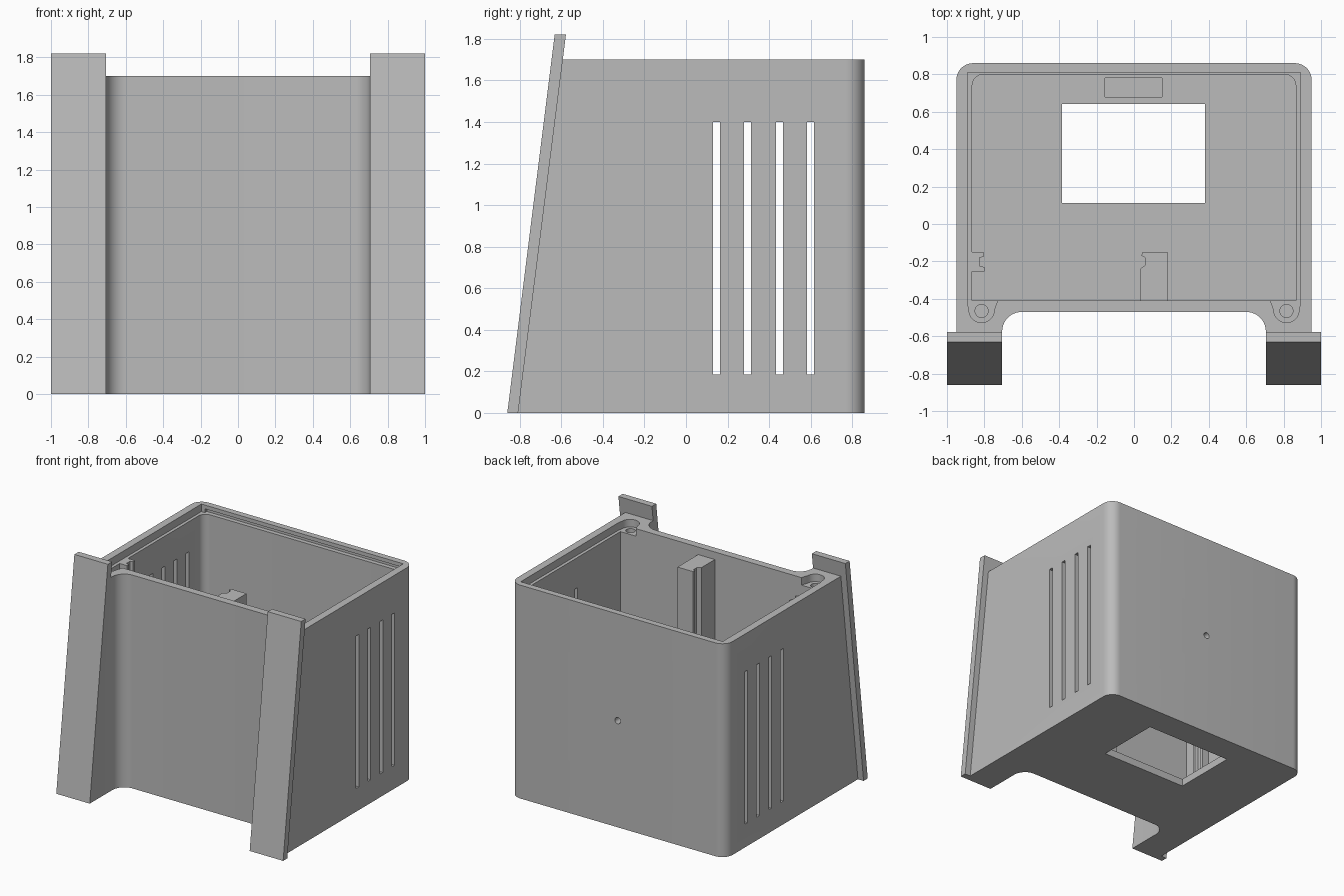
import bpy, bmesh, math
from mathutils import Vector

if "Cube" in bpy.data.objects:
    bpy.data.objects.remove(bpy.data.objects["Cube"])

grey = bpy.data.materials.new("light grey plastic")
grey.diffuse_color = (0.5, 0.5, 0.5, 1)
grey.use_nodes = True
grey.node_tree.nodes["Principled BSDF"].inputs["Base Color"].default_value = grey.diffuse_color


def prism(name, pts, lo, hi, axis="z"):
    """Extrude a closed 2D profile along z (points x,y) or x (points y,z)."""
    place = {"z": lambda p, h: (p[0], p[1], h), "x": lambda p, h: (h, p[0], p[1])}[axis]
    bm = bmesh.new()
    face = bm.faces.new([bm.verts.new(place(p, lo)) for p in pts])
    ext = bmesh.ops.extrude_face_region(bm, geom=[face])
    shift = Vector(place((0, 0), hi - lo))
    bmesh.ops.translate(bm, vec=shift, verts=[v for v in ext["geom"] if isinstance(v, bmesh.types.BMVert)])
    bmesh.ops.recalc_face_normals(bm, faces=bm.faces)
    mesh = bpy.data.meshes.new(name)
    bm.to_mesh(mesh)
    bm.free()
    obj = bpy.data.objects.new(name, mesh)
    bpy.context.collection.objects.link(obj)
    mesh.materials.append(grey)
    return obj


def arc(cx, cy, r, a0, a1, n=10):
    return [(cx + r * math.cos(math.radians(a0 + (a1 - a0) * i / n)),
             cy + r * math.sin(math.radians(a0 + (a1 - a0) * i / n))) for i in range(n + 1)]


def rect(x0, x1, y0, y1):
    return [(x0, y0), (x1, y0), (x1, y1), (x0, y1)]


def mirrored(half):
    """Close a right-hand half profile with its mirror image across x = 0."""
    return half + [(-x, y) for x, y in reversed(half)]


def circle(cx, cy, r):
    return arc(cx, cy, r, 0, 360, 24)[:-1]


def cut(target, cutter):
    mod = target.modifiers.new("cut", "BOOLEAN")
    mod.operation, mod.solver, mod.object = "DIFFERENCE", "EXACT", cutter
    bpy.context.view_layer.objects.active = target
    bpy.ops.object.modifier_apply(modifier=mod.name)
    bpy.data.objects.remove(cutter)


TOP, LEDGE, FLOOR = 1.70, 1.64, 0.06
SLOPE = 0.1265
front_y = lambda z: -0.808 + SLOPE * z

# Housing with rounded rear corners and two front legs
outline = mirrored(arc(0.60, -0.575, 0.105, 90, 0)
                   + [(0.705, -0.95), (0.95, -0.95)]
                   + arc(0.86, 0.77, 0.09, 0, 90))
body = prism("housing", outline, 0, TOP)

# Sloping front of the legs
cut(body, prism("slope_cutter", [(-1.2, -0.1), (front_y(-0.1), -0.1), (front_y(1.9), 1.9), (-1.2, 1.9)],
                -1.2, 1.2, "x"))

# Inner cavity and lid recess
cut(body, prism("cavity_cutter", mirrored([(0.865, -0.41)] + arc(0.805, 0.74, 0.06, 0, 90)), FLOOR, 2))
cut(body, prism("recess_cutter", rect(-0.89, 0.89, -0.41, 0.81), LEDGE, 2))
# Lid groove in the rear wall
cut(body, prism("groove_cutter", rect(-0.86, 0.86, 0.70, 0.835), LEDGE, LEDGE + 0.03))

# Screw lobes and screw holes at the front corners
for s in (-1, 1):
    lobe = [(0.89, -0.38), (0.89, -0.42)] + arc(0.815, -0.46, 0.068, 0, -180) + [(0.73, -0.41), (0.73, -0.38)]
    cut(body, prism("lobe_cutter", [(s * x, y) for x, y in lobe], LEDGE, 2))
    cut(body, prism("screw_cutter", circle(s * 0.815, -0.465, 0.035), 1.3, 2))

# Floor opening and shallow pocket
cut(body, prism("opening_cutter", rect(-0.385, 0.38, 0.113, 0.642), -0.1, 0.3))
cut(body, prism("pocket_cutter", rect(-0.155, 0.15, 0.68, 0.78), 0.03, 0.3))

# Ventilation slots through both sides
for y in (0.147, 0.297, 0.449, 0.599):
    cut(body, prism("slot_cutter", rect(y - 0.017, y + 0.017, 0.185, 1.40), -1.2, 1.2, "x"))

# Small cable hole in the rear wall
hole = prism("hole_cutter", circle(0, 0, 0.025), -0.1, 0.1)
hole.rotation_euler.x = math.pi / 2
hole.location = (0, 0.83, 0.85)
bpy.context.view_layer.update()
cut(body, hole)

# Slotted board post and side rail
prism("board_post", [(0.18, -0.415), (0.18, -0.15), (0.045, -0.15), (0.04, -0.17), (0.06, -0.18),
                     (0.06, -0.22), (0.033, -0.24), (0.033, -0.415)], FLOOR - 0.005, LEDGE)
prism("board_rail", [(-0.87, -0.15), (-0.805, -0.15), (-0.805, -0.175), (-0.825, -0.18), (-0.825, -0.225),
                     (-0.80, -0.23), (-0.80, -0.255), (-0.87, -0.255)], FLOOR - 0.005, LEDGE)

# Leaning front plates
for side, x0, x1 in (("left", -1.0, -0.705), ("right", 0.705, 1.0)):
    prism(side + "_front_plate", [(-0.86, 0), (front_y(0), 0), (front_y(1.82), 1.82), (-0.632, 1.82)],
          x0, x1, "x")

# Smooth rounded corners, keep edges sharp
bpy.ops.object.select_all(action="DESELECT")
body.select_set(True)
bpy.context.view_layer.objects.active = body
bpy.ops.object.shade_smooth_by_angle(angle=math.radians(30))
